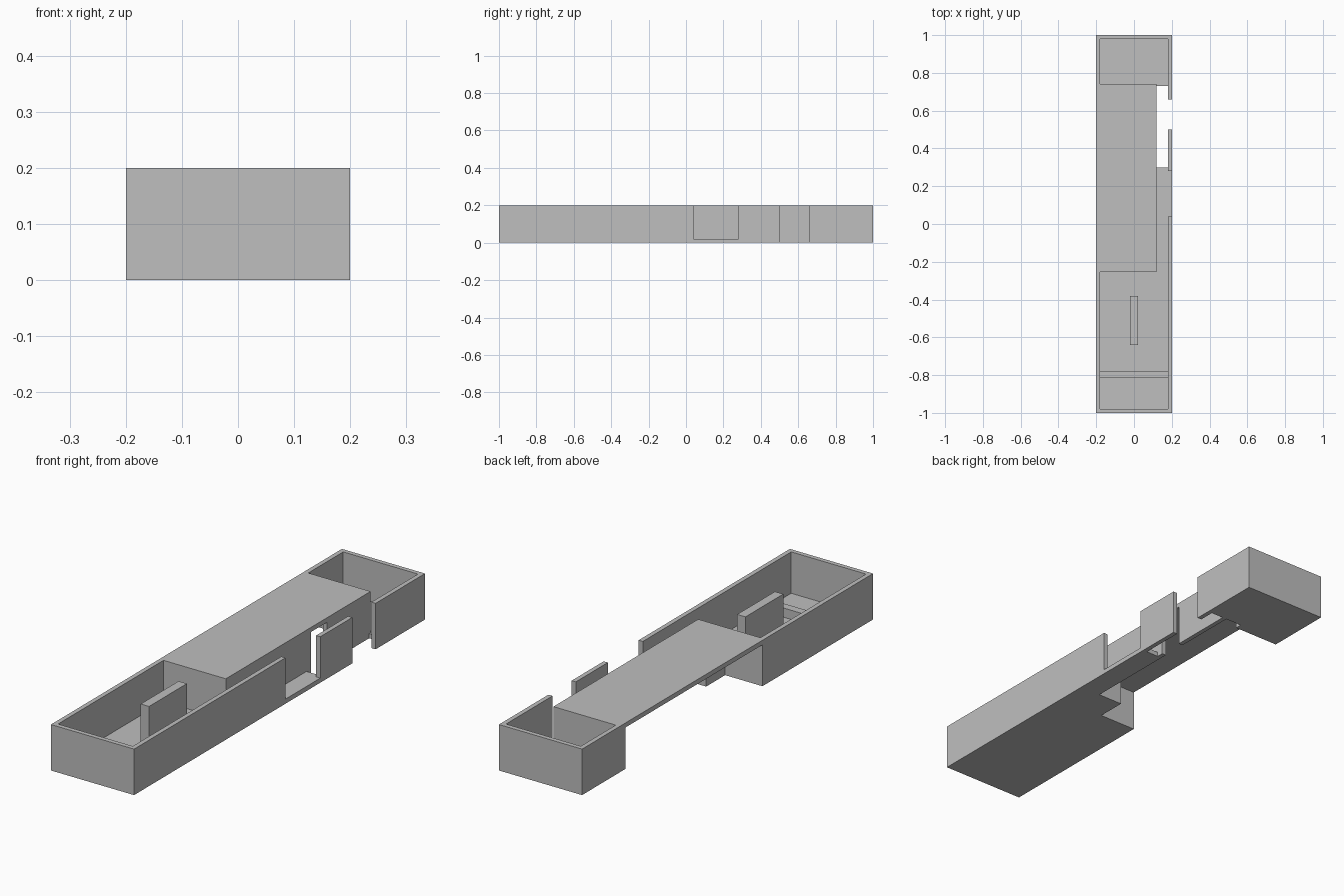
import bpy, bmesh

cube = bpy.data.objects.get("Cube")
if cube:
    bpy.data.objects.remove(cube, do_unlink=True)

# Single plain grey
grey = bpy.data.materials.new("plain_grey")
grey.use_nodes = True
colour = (0.52, 0.52, 0.52, 1.0)
grey.diffuse_color = colour
grey.node_tree.nodes["Principled BSDF"].inputs["Base Color"].default_value = colour

H = 0.2      # wall height
T = 0.02     # wall, floor and roof thickness


def finish(name, bm):
    bmesh.ops.recalc_face_normals(bm, faces=bm.faces)
    mesh = bpy.data.meshes.new(name)
    bm.to_mesh(mesh)
    bm.free()
    mesh.materials.append(grey)
    obj = bpy.data.objects.new(name, mesh)
    bpy.context.collection.objects.link(obj)
    return obj


def prism(name, outline, z0, z1):
    """Extrude a plan outline between two heights."""
    bm = bmesh.new()
    face = bm.faces.new([bm.verts.new((x, y, z0)) for x, y in outline])
    res = bmesh.ops.extrude_face_region(bm, geom=[face])
    verts = [g for g in res["geom"] if isinstance(g, bmesh.types.BMVert)]
    bmesh.ops.translate(bm, verts=verts, vec=(0, 0, z1 - z0))
    return finish(name, bm)


def box(name, x0, x1, y0, y1, z0=0.0, z1=H):
    return prism(name, [(x0, y0), (x1, y0), (x1, y1), (x0, y1)], z0, z1)


# Front room: one U-shaped wall whose left side runs on along the corridor
prism("front_room_wall", [(-0.2, -0.255), (-0.2, -1), (0.2, -1), (0.2, 0.04),
                          (0.18, 0.04), (0.18, -0.98), (-0.18, -0.98), (-0.18, -0.255)], 0, H)

# Floor of the front room and the corridor
prism("front_floor", [(-0.18, -0.98), (0.18, -0.98), (0.18, 0.04), (0.2, 0.04),
                      (0.2, 0.28), (0.18, 0.28), (0.18, 0.30), (0.12, 0.30),
                      (0.12, -0.255), (-0.18, -0.255)], 0, T)

# Fittings in the front room
box("divider_fin", -0.02, 0.02, -0.64, -0.38, T, H)
box("floor_beam", -0.18, 0.18, -0.815, -0.78, T, 0.06)

# Wall between front room and covered passage, with the closet behind it
prism("closet_block", [(-0.2, -0.255), (0.1, -0.255), (0.1, -0.11),
                       (-0.02, -0.11), (-0.02, -0.24), (-0.2, -0.24)], 0, H - T)

# Corridor wall with a doorway
box("corridor_wall_front", 0.1, 0.12, -0.255, 0.33, 0, H - T)
box("corridor_wall_back", 0.1, 0.12, 0.44, 0.73, 0, H - T)

# Flat roof over the passage
box("passage_roof", -0.2, 0.12, -0.255, 0.74, H - T, H)

# Free-standing outer wall between the two openings
box("outer_wall_panel", 0.18, 0.2, 0.28, 0.5)

# Back room: U-shaped wall, stepped front wall and floor
prism("back_room_wall", [(0.2, 0.66), (0.2, 1), (-0.2, 1), (-0.2, 0.74),
                         (-0.18, 0.74), (-0.18, 0.98), (0.18, 0.98), (0.18, 0.66)], 0, H)
prism("back_room_front_wall", [(-0.2, 0.70), (0.02, 0.70), (0.02, 0.73),
                               (0.12, 0.73), (0.12, 0.74), (-0.2, 0.74)], 0, H - T)
prism("back_room_floor", [(-0.18, 0.74), (0.12, 0.74), (0.12, 0.73),
                          (0.18, 0.73), (0.18, 0.98), (-0.18, 0.98)], 0, T)
